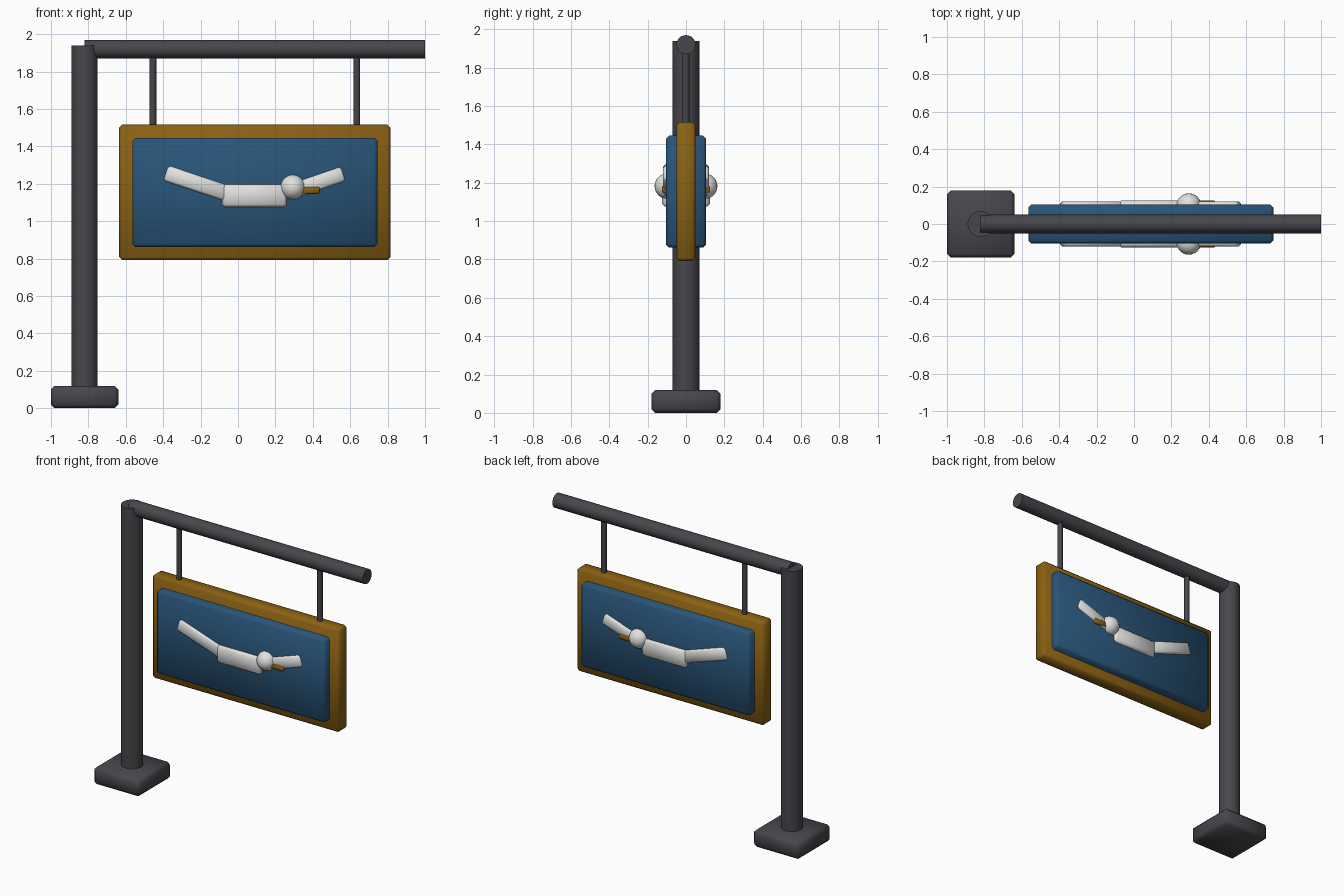
import bpy, math

if "Cube" in bpy.data.objects:
    bpy.data.objects.remove(bpy.data.objects["Cube"])


def material(name, rgb):
    m = bpy.data.materials.new(name)
    m.diffuse_color = (*rgb, 1)
    m.use_nodes = True
    m.node_tree.nodes["Principled BSDF"].inputs["Base Color"].default_value = m.diffuse_color
    return m


IRON = material("dark iron", (0.062, 0.062, 0.072))
GOLD = material("old gold", (0.26, 0.12, 0.006))
BLUE = material("deep blue", (0.022, 0.09, 0.19))
WHITE = material("off white", (0.75, 0.75, 0.74))


def finish(name, mat):
    ob = bpy.context.object
    ob.name = name
    ob.data.materials.append(mat)
    return ob


def box(name, loc, size, mat, bevel, tilt=0):
    """Chamfered, smooth-shaded box; tilt turns it about the y axis."""
    bpy.ops.mesh.primitive_cube_add(size=1, location=loc)
    ob = finish(name, mat)
    ob.scale = size
    bpy.ops.object.transform_apply(location=False, rotation=False, scale=True)
    ob.rotation_euler.y = -math.radians(tilt)
    mod = ob.modifiers.new("bevel", "BEVEL")
    mod.width = bevel
    mod.segments = 1
    bpy.ops.object.shade_smooth()
    return ob


def rod(name, loc, radius, length, mat, along_x=False, sides=24):
    rot = (0, math.pi / 2, 0) if along_x else (0, 0, 0)
    bpy.ops.mesh.primitive_cylinder_add(vertices=sides, radius=radius, depth=length,
                                        location=loc, rotation=rot)
    finish(name, mat)
    bpy.ops.object.shade_smooth_by_angle(angle=math.radians(40))


# Stand: base, post and arm
box("base", (-0.82, 0, 0.06), (0.36, 0.36, 0.12), IRON, 0.02)
rod("post", (-0.82, 0, 0.995), 0.07, 1.89, IRON)
rod("arm", (0.09, 0, 1.92), 0.05, 1.82, IRON, along_x=True)

# Hangers
for side, x in (("left", -0.455), ("right", 0.635)):
    rod("hanger_" + side, (x, 0, 1.7), 0.018, 0.4, IRON, sides=16)

# Sign board: frame and raised panel on both sides
box("sign_frame", (0.09, 0, 1.154), (1.45, 0.10, 0.724), GOLD, 0.016)
box("sign_panel", (0.09, 0, 1.154), (1.31, 0.21, 0.584), BLUE, 0.016)

# Bird relief on the front and the back
for side, s in (("front", -1), ("back", 1)):
    y = s * 0.09
    box("bird_body_" + side, (0.088, y, 1.136), (0.345, 0.07, 0.122), WHITE, 0.015)
    box("bird_wing_left_" + side, (-0.222, y, 1.203), (0.345, 0.06, 0.085), WHITE, 0.012, -18.5)
    box("bird_wing_right_" + side, (0.43, y, 1.208), (0.28, 0.06, 0.08), WHITE, 0.012, 19)
    box("bird_beak_" + side, (0.385, s * 0.10, 1.166), (0.10, 0.05, 0.034), GOLD, 0.004)
    bpy.ops.mesh.primitive_uv_sphere_add(segments=24, ring_count=12, radius=0.066,
                                         location=(0.293, s * 0.098, 1.182))
    finish("bird_head_" + side, WHITE)
    bpy.ops.object.shade_smooth()
